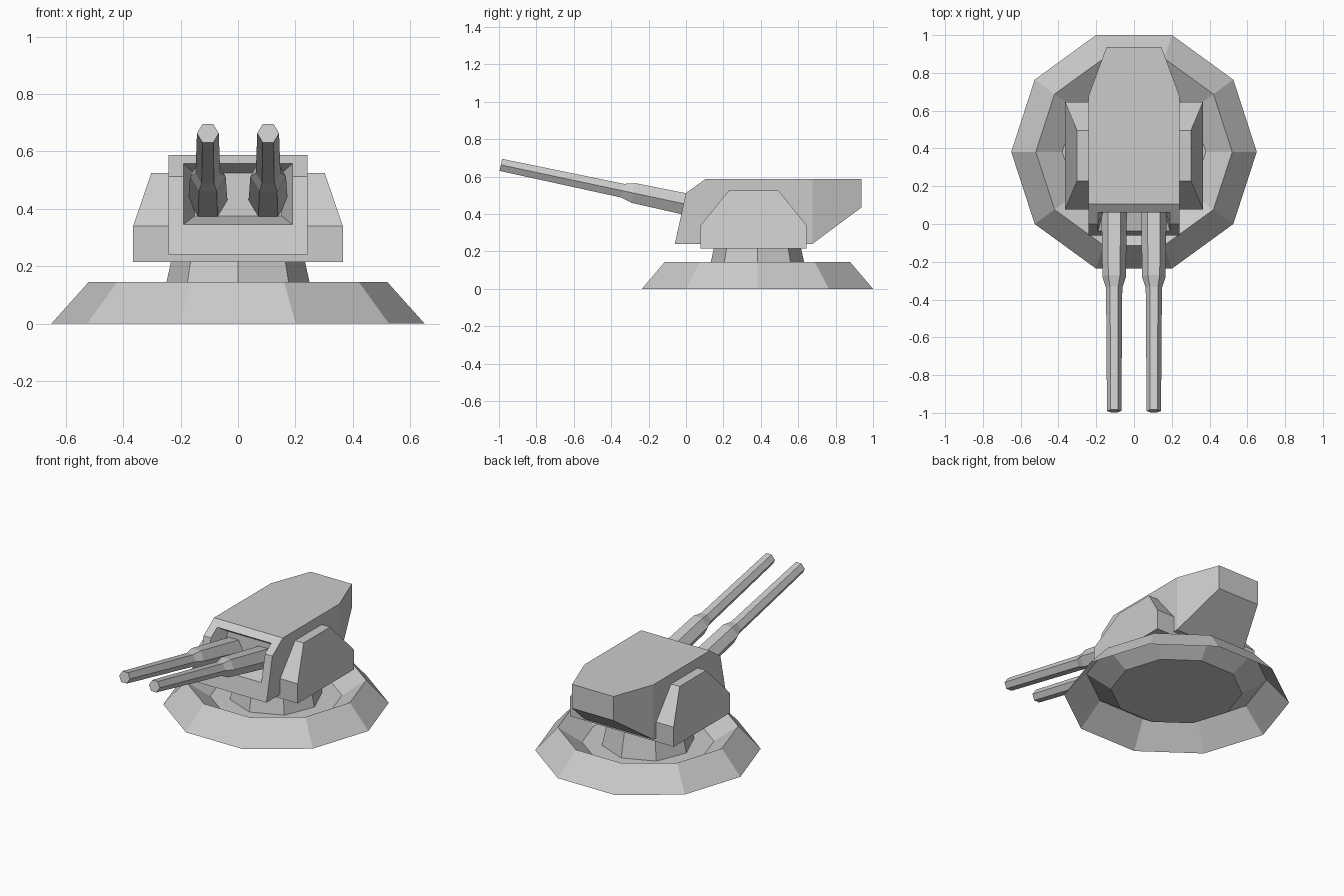
import bpy, bmesh
from math import cos, sin, tau
from mathutils import Vector

if "Cube" in bpy.data.objects:
    bpy.data.objects.remove(bpy.data.objects["Cube"])

CY = 0.382  # y of the turning axis


def make(name, verts, faces):
    me = bpy.data.meshes.new(name)
    me.from_pydata([tuple(v) for v in verts], [], faces)
    bm = bmesh.new()
    bm.from_mesh(me)
    bmesh.ops.recalc_face_normals(bm, faces=bm.faces)
    bm.to_mesh(me)
    bm.free()
    ob = bpy.data.objects.new(name, me)
    bpy.context.collection.objects.link(ob)
    return ob


def loft(name, rings, cap_start=True, cap_end=True):
    """Skin a list of equal-length rings of points."""
    n = len(rings[0])
    verts = [p for r in rings for p in r]
    faces = [(k * n + i, k * n + (i + 1) % n, (k + 1) * n + (i + 1) % n, (k + 1) * n + i)
             for k in range(len(rings) - 1) for i in range(n)]
    if cap_start:
        faces.append(tuple(range(n)))
    if cap_end:
        faces.append(tuple(range(len(verts) - n, len(verts))))
    return make(name, verts, faces)


def flat_ring(r, z, n):
    return [(r * cos(tau * i / n), CY + r * sin(tau * i / n), z) for i in range(n)]


# ten-sided base, open underneath, with a dished top
loft("base", [flat_ring(0.65, 0, 10), flat_ring(0.52, 0.145, 10), flat_ring(0.38, 0.05, 10)],
     cap_start=False)

# eight-sided neck
loft("neck", [flat_ring(0.27, 0.05, 8), flat_ring(0.227, 0.245, 8)], cap_start=False)

# turret housing: half outline and recessed front opening, mirrored in x
half = [(0.242, -0.06, 0.24), (0.242, 0.0, 0.513), (0.242, 0.105, 0.588),   # front edge, 0-2
        (0.242, 0.675, 0.588), (0.145, 0.937, 0.588),                       # top edge, 3-4
        (0.145, 0.937, 0.435), (0.242, 0.675, 0.24),                        # rear and bottom, 5-6
        (0.19, -0.037, 0.345), (0.19, 0.0, 0.513), (0.19, 0.062, 0.557),    # opening, 7-9
        (0.152, 0.1, 0.375), (0.152, 0.11, 0.525)]                          # recess back, 10-11
n = len(half)
verts = half + [(-x, y, z) for x, y, z in half]
side = [(0, 1, 2, 3, 6), (3, 4, 5, 6),           # flank and tapered rear flank
        (0, 1, 8, 7), (1, 2, 9, 8),              # frame beside the opening
        (7, 8, 9, 11, 10)]                       # recess side wall
faces = side + [tuple(i + n for i in reversed(f)) for f in side]
for a, b in [(0, 7), (7, 10), (10, 11), (11, 9), (9, 2), (4, 5), (5, 6), (6, 0)]:
    faces.append((a, b, b + n, a + n))
faces.append((2, 3, 4, 4 + n, 3 + n, 2 + n))
make("turret_housing", verts, faces)

# side armour: one block passing through the housing, upper edges drawn inward
profile = [(0.365, 0.078, 0.215), (0.365, 0.645, 0.215), (0.365, 0.645, 0.34),
           (0.302, 0.495, 0.525), (0.302, 0.228, 0.525), (0.365, 0.078, 0.34)]
loft("side_armour", [profile, [(-x, y, z) for x, y, z in profile]])

# six-sided stepped gun barrels, tilted upward
tip = Vector((0, -0.99, 0.663))
axis = Vector((0, 1, -0.212)).normalized()
up = axis.cross(Vector((1, 0, 0)))
stations = [(0.0, 0.038), (0.665, 0.043), (0.725, 0.062), (1.12, 0.068)]  # distance, radius
for label, sx in (("left", -1), ("right", 1)):
    rings = []
    for d, r in stations:
        c = tip + axis * d + Vector((sx * 0.105, 0, 0))
        rings.append([c + Vector((r * cos(tau * i / 6), 0, 0)) + up * (r * sin(tau * i / 6))
                      for i in range(6)])
    loft(label + "_barrel", rings)
